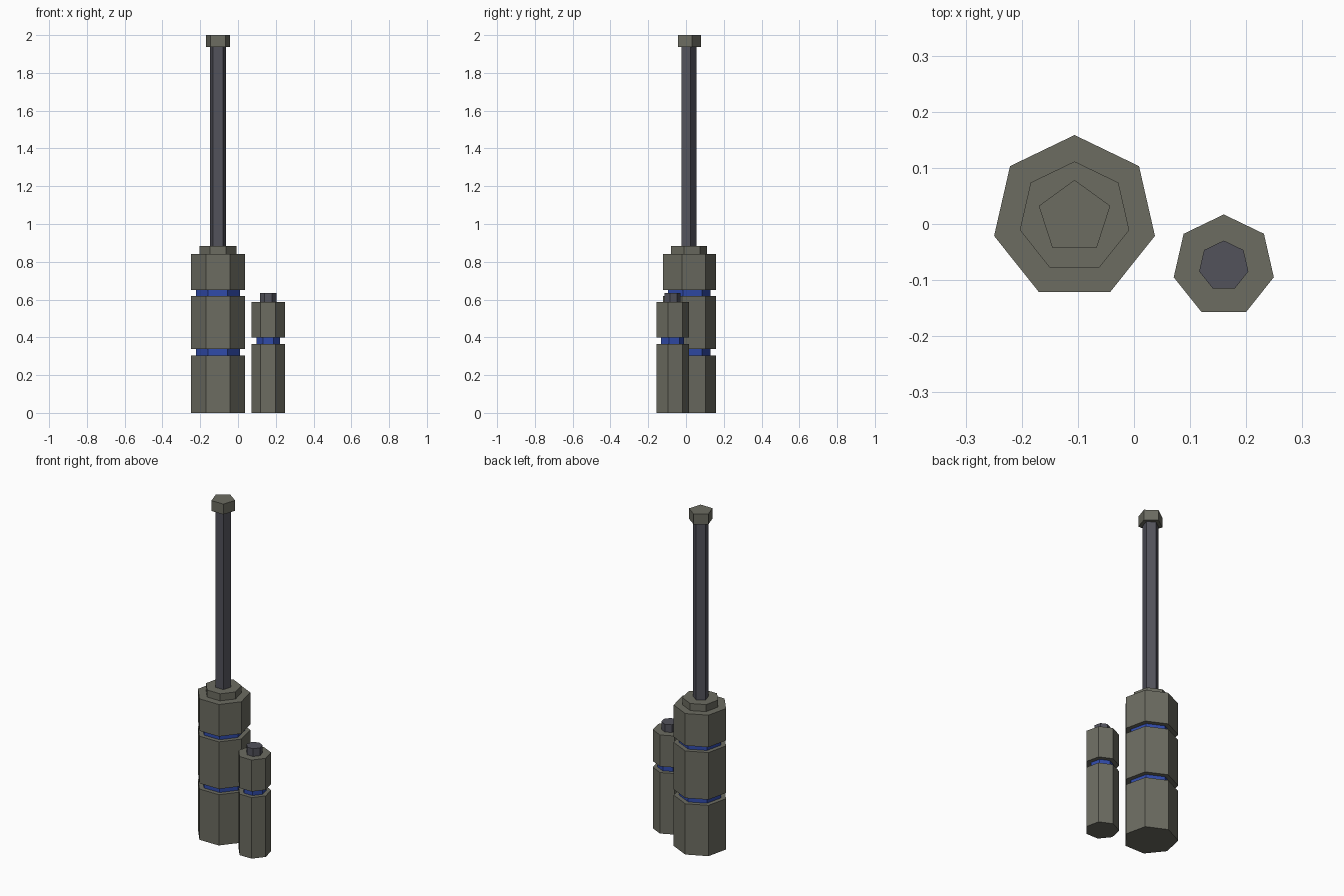
import bpy, bmesh
from math import cos, sin, pi

if "Cube" in bpy.data.objects:
    bpy.data.objects.remove(bpy.data.objects["Cube"])


def material(name, rgb):
    m = bpy.data.materials.new(name)
    m.diffuse_color = (*rgb, 1)
    m.use_nodes = True
    m.node_tree.nodes["Principled BSDF"].inputs["Base Color"].default_value = m.diffuse_color
    return m


OLIVE = material("olive_metal", (0.15, 0.15, 0.12))
DARK = material("dark_metal", (0.085, 0.085, 0.105))
BLUE = material("blue_band", (0.03, 0.07, 0.40))


def lathe(name, centre, sides, profile, mats, bands=()):
    """Turn a (radius, z) profile into a capped faceted solid, one vertex towards +y.
    Segments listed in bands use the second material."""
    bm = bmesh.new()
    rings = []
    for r, z in profile:
        angles = [pi / 2 + 2 * pi * i / sides for i in range(sides)]
        rings.append([bm.verts.new((r * cos(a), r * sin(a), z)) for a in angles])
    for k, (low, high) in enumerate(zip(rings, rings[1:])):
        for i in range(sides):
            j = (i + 1) % sides
            f = bm.faces.new((low[i], low[j], high[j], high[i]))
            f.material_index = 1 if k in bands else 0
    bm.faces.new(rings[0][::-1])
    bm.faces.new(rings[-1])
    bmesh.ops.recalc_face_normals(bm, faces=bm.faces)
    mesh = bpy.data.meshes.new(name)
    bm.to_mesh(mesh)
    bm.free()
    for m in mats:
        mesh.materials.append(m)
    ob = bpy.data.objects.new(name, mesh)
    ob.location = (*centre, 0)
    bpy.context.collection.objects.link(ob)
    return ob


def cylinder_body(name, centre, radius, groove_radius, top, grooves):
    """Heptagonal body with recessed blue bands."""
    profile, bands = [(radius, 0)], []
    for z0, z1 in grooves:
        profile += [(radius, z0), (groove_radius, z0)]
        bands.append(len(profile) - 1)
        profile += [(groove_radius, z1), (radius, z1)]
    profile.append((radius, top))
    return lathe(name, centre, 7, profile, (OLIVE, BLUE), bands)


# Tall unit: body, collar, long rod and end cap
tall = (-0.106, 0.0115)
cylinder_body("tall_body", tall, 0.147, 0.119, 0.841, [(0.303, 0.337), (0.618, 0.650)])
lathe("tall_collar", tall, 7, [(0.1, 0.841), (0.1, 0.883)], (OLIVE,))
lathe("tall_rod", tall, 5, [(0.044, 0.883), (0.044, 1.938)], (DARK,))
lathe("tall_rod_cap", tall, 5, [(0.067, 1.938), (0.067, 2.0)], (OLIVE,))

# Short unit: body and rod stub
short = (0.16, -0.0745)
cylinder_body("short_body", short, 0.0915, 0.065, 0.588, [(0.364, 0.400)])
lathe("short_rod", short, 7, [(0.045, 0.588), (0.045, 0.634)], (DARK,))
